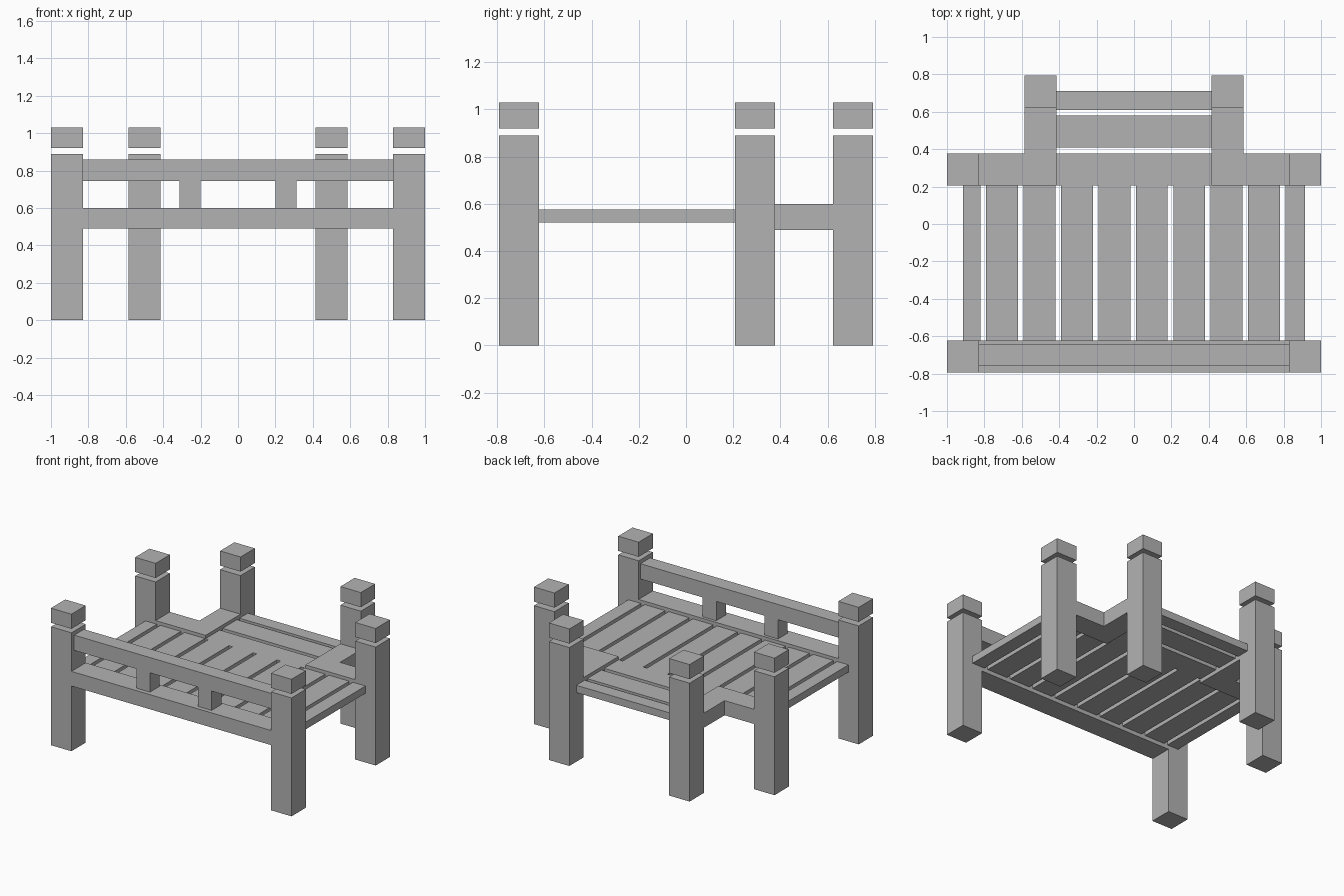
import bpy
import bmesh

cube = bpy.data.objects.get("Cube")
if cube:
    bpy.data.objects.remove(cube, do_unlink=True)

# Single plain material
COLOUR = (0.45, 0.45, 0.45, 1)
grey = bpy.data.materials.new("plain_grey")
grey.use_nodes = True
grey.diffuse_color = COLOUR
grey.node_tree.nodes["Principled BSDF"].inputs["Base Color"].default_value = COLOUR


def prism(name, outline, z0, z1):
    """Extrude a flat outline upward from z0 to z1."""
    bm = bmesh.new()
    face = bm.faces.new([bm.verts.new((x, y, z0)) for x, y in outline])
    top = bmesh.ops.extrude_face_region(bm, geom=[face])["geom"]
    verts = [g for g in top if isinstance(g, bmesh.types.BMVert)]
    bmesh.ops.translate(bm, verts=verts, vec=(0, 0, z1 - z0))
    bmesh.ops.recalc_face_normals(bm, faces=bm.faces)
    mesh = bpy.data.meshes.new(name)
    bm.to_mesh(mesh)
    bm.free()
    mesh.materials.append(grey)
    obj = bpy.data.objects.new(name, mesh)
    bpy.context.collection.objects.link(obj)
    return obj


def box(name, x0, x1, y0, y1, z0, z1):
    return prism(name, [(x0, y0), (x1, y0), (x1, y1), (x0, y1)], z0, z1)


HALF = 0.085                 # half a post's width
RAIL = (0.49, 0.60)          # rail heights
DECK = (0.52, 0.575)         # floor board heights
INNER = 0.415                # inner face of the back posts
SIDES = (("left", 1), ("right", -1))

# Posts with floating caps
for side, s in SIDES:
    for place, px, py in (("front", 0.915, -0.708),
                          ("middle", 0.915, 0.292),
                          ("back", 0.5, 0.708)):
        x = s * px
        foot = (x - HALF, x + HALF, py - HALF, py + HALF)
        box(f"{place}_post_{side}", *foot, 0, 0.89)
        box(f"{place}_post_cap_{side}", *foot, 0.92, 1.03)

    # L-shaped rail joining the middle post to the back post
    elbow = [(INNER, 0.207), (0.83, 0.207), (0.83, 0.377),
             (0.585, 0.377), (0.585, 0.623), (INNER, 0.623)]
    prism(f"corner_rail_{side}", [(s * x, y) for x, y in elbow], *RAIL)

    # Short uprights between the front rails
    a, b = sorted((s * 0.2, s * 0.313))
    box(f"front_baluster_{side}", a, b, -0.76, -0.645, RAIL[1], 0.745)

# Front rails
box("front_lower_rail", -0.83, 0.83, -0.793, -0.623, *RAIL)
box("front_upper_rail", -0.83, 0.83, -0.76, -0.645, 0.745, 0.86)

# Lengthwise floor boards, trimmed at both outer edges
PITCH, WIDTH, EDGE = 0.2, 0.17, 0.915
for i in range(10):
    start = -0.99 + i * PITCH
    box(f"floor_board_{i + 1}", max(start, -EDGE), min(start + WIDTH, EDGE),
        -0.623, 0.207, *DECK)

# Crosswise floor boards toward the back
for i, (y0, y1) in enumerate(((0.207, 0.377), (0.41, 0.58), (0.61, 0.71))):
    box(f"back_cross_board_{i + 1}", -INNER, INNER, y0, y1, *DECK)
